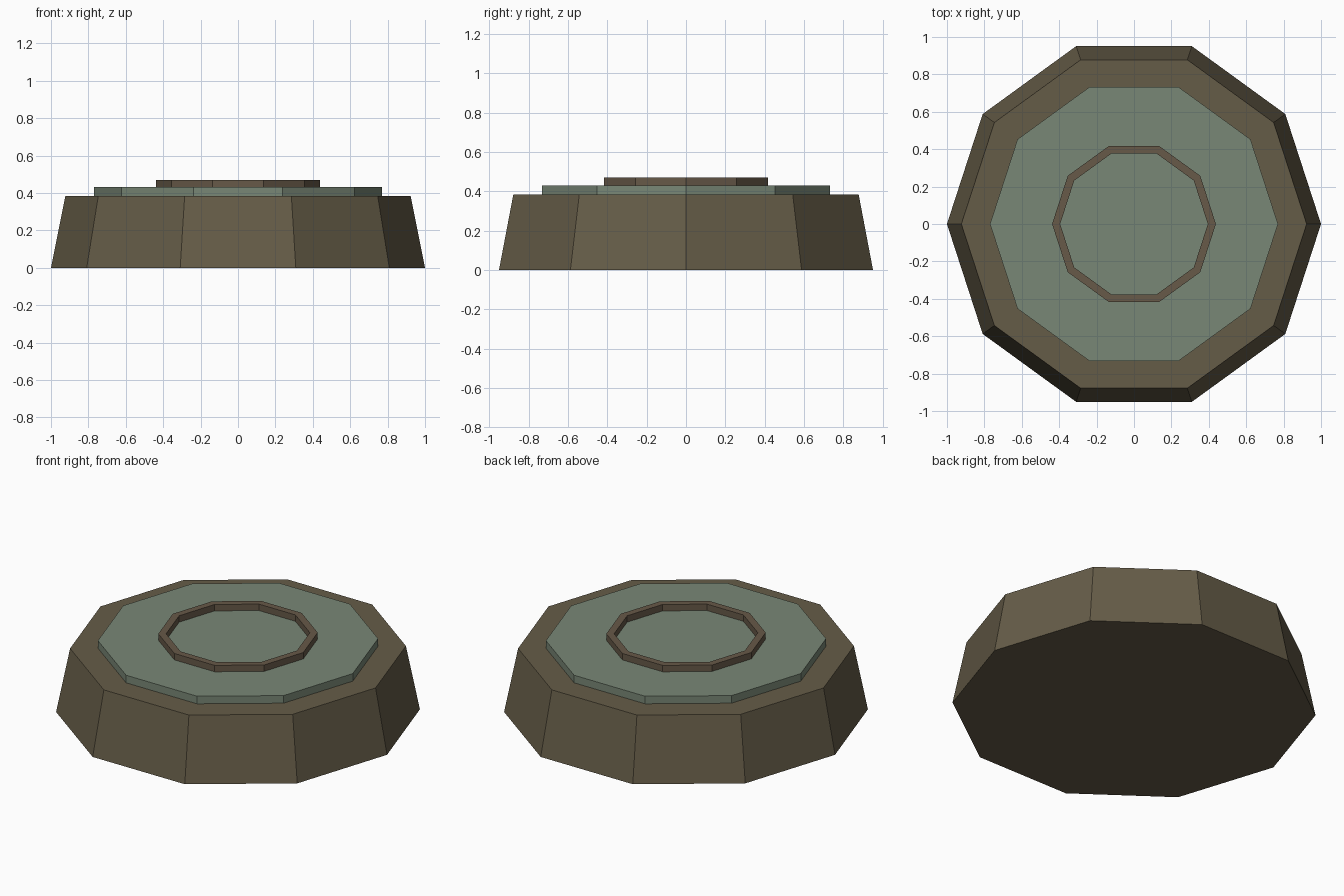
import bpy, bmesh
from math import cos, sin, tau

if "Cube" in bpy.data.objects:
    bpy.data.objects.remove(bpy.data.objects["Cube"])

SIDES = 10


def material(name, rgb):
    m = bpy.data.materials.new(name)
    m.diffuse_color = (*rgb, 1)
    m.use_nodes = True
    m.node_tree.nodes["Principled BSDF"].inputs["Base Color"].default_value = m.diffuse_color
    return m


def decagon_part(name, profile, mat, ring=False):
    """Revolve a (radius, z) profile in ten flat steps; cap it, or close it into a ring."""
    bm = bmesh.new()
    loops = [[bm.verts.new((r * cos(tau * i / SIDES), r * sin(tau * i / SIDES), z))
              for i in range(SIDES)] for r, z in profile]
    pairs = list(zip(loops, loops[1:]))
    if ring:
        pairs.append((loops[-1], loops[0]))
    else:
        bm.faces.new(loops[0][::-1])
        bm.faces.new(loops[-1])
    for a, b in pairs:
        for i in range(SIDES):
            j = (i + 1) % SIDES
            bm.faces.new((a[i], a[j], b[j], b[i]))
    bmesh.ops.recalc_face_normals(bm, faces=bm.faces)
    mesh = bpy.data.meshes.new(name)
    bm.to_mesh(mesh)
    bm.free()
    mesh.materials.append(mat)
    obj = bpy.data.objects.new(name, mesh)
    bpy.context.collection.objects.link(obj)
    return obj


stone = material("brown_stone", (0.13, 0.107, 0.064))
slate = material("green_slate", (0.19, 0.243, 0.18))
trim = material("brown_trim", (0.135, 0.1, 0.065))

# Tapered base
decagon_part("base", [(1.0, 0), (0.923, 0.385)], stone)
# Raised plate on top
decagon_part("top_plate", [(0.77, 0.385), (0.77, 0.431)], slate)
# Thin raised ring
decagon_part("inner_ring", [(0.438, 0.431), (0.438, 0.47), (0.395, 0.47), (0.395, 0.431)],
             trim, ring=True)
